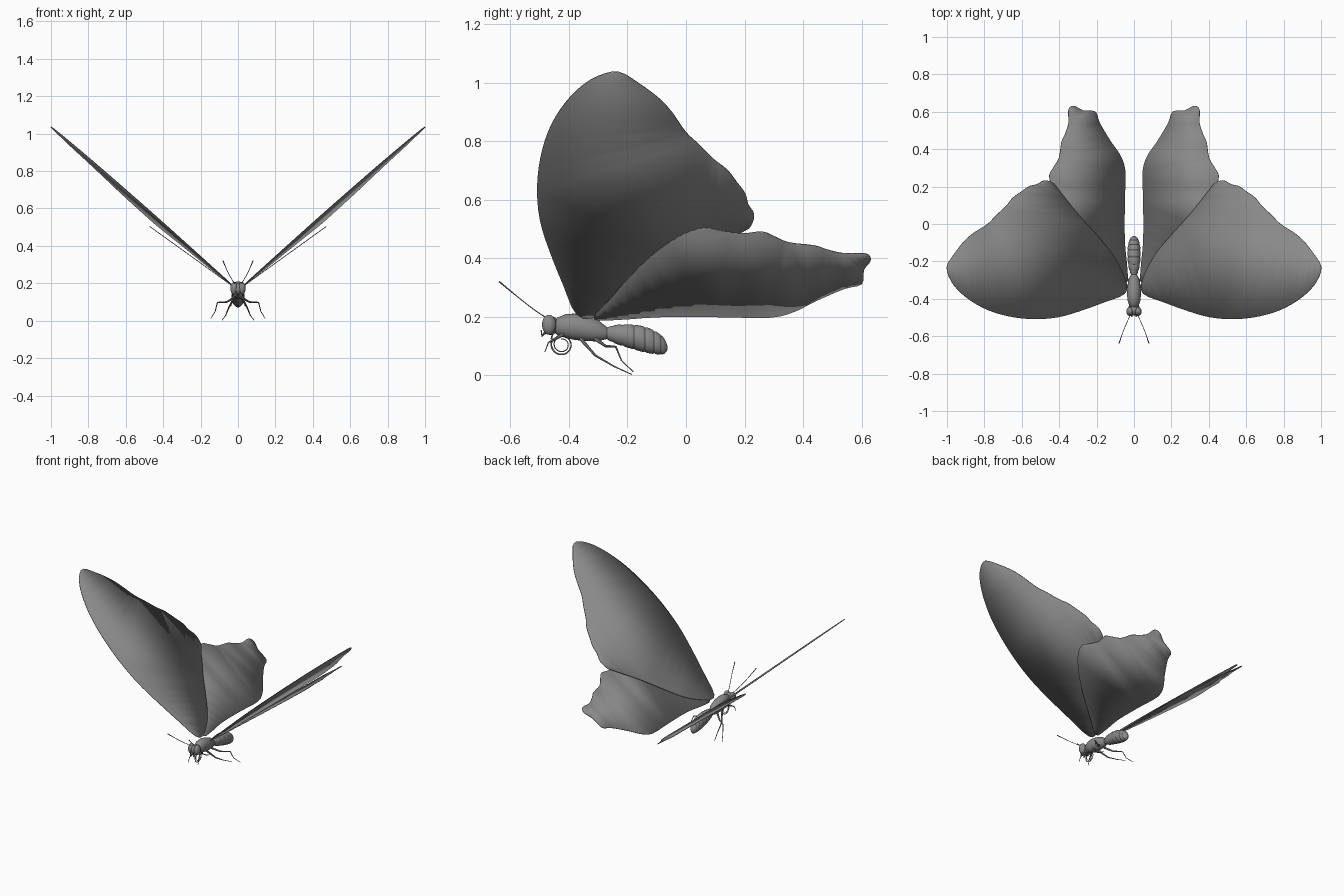
import bpy
import bmesh
from math import sin, cos, pi, radians
from mathutils import Vector

cube = bpy.data.objects.get("Cube")
if cube:
    bpy.data.objects.remove(cube, do_unlink=True)

grey = bpy.data.materials.new("mid grey")
grey.use_nodes = True
grey.diffuse_color = (0.25, 0.25, 0.25, 1)
grey.node_tree.nodes["Principled BSDF"].inputs["Base Color"].default_value = grey.diffuse_color


def finish(obj, angle=40):
    """Give an object its colour and smooth shading."""
    obj.data.materials.clear()
    obj.data.materials.append(grey)
    bpy.ops.object.select_all(action="DESELECT")
    obj.select_set(True)
    bpy.context.view_layer.objects.active = obj
    bpy.ops.object.shade_smooth_by_angle(angle=radians(angle))
    return obj


def mesh_object(name, bm):
    bmesh.ops.recalc_face_normals(bm, faces=bm.faces)
    mesh = bpy.data.meshes.new(name)
    bm.to_mesh(mesh)
    bm.free()
    obj = bpy.data.objects.new(name, mesh)
    bpy.context.collection.objects.link(obj)
    return obj


def loft(name, stations, sides=24):
    """Skin elliptical rings given as (y, z, half width, half height)."""
    bm = bmesh.new()
    rings = []
    for y, z, rx, rz in stations:
        turns = [2 * pi * i / sides for i in range(sides)]
        rings.append([bm.verts.new((rx * cos(t), y, z + rz * sin(t))) for t in turns])
    for a, b in zip(rings, rings[1:]):
        for i in range(sides):
            j = (i + 1) % sides
            bm.faces.new((a[i], a[j], b[j], b[i]))
    bm.faces.new(rings[0])
    bm.faces.new(rings[-1])
    return finish(mesh_object(name, bm))


def ball(name, centre, size):
    bpy.ops.mesh.primitive_uv_sphere_add(segments=24, ring_count=16, location=centre)
    obj = bpy.context.object
    obj.name = name
    obj.scale = size
    return finish(obj)


def tube(name, points, radii):
    """Round tube through points, radius running along the given list."""
    curve = bpy.data.curves.new(name, "CURVE")
    curve.dimensions = "3D"
    curve.bevel_depth = 1
    curve.bevel_resolution = 2
    curve.use_fill_caps = True
    spline = curve.splines.new("POLY")
    spline.points.add(len(points) - 1)
    for i, (p, co) in enumerate(zip(spline.points, points)):
        p.co = (*co, 1)
        f = i / (len(points) - 1) * (len(radii) - 1)
        k = min(int(f), len(radii) - 2)
        p.radius = radii[k] + (radii[k + 1] - radii[k]) * (f - k)
    obj = bpy.data.objects.new(name, curve)
    bpy.context.collection.objects.link(obj)
    bpy.ops.object.select_all(action="DESELECT")
    obj.select_set(True)
    bpy.context.view_layer.objects.active = obj
    bpy.ops.object.convert(target="MESH")
    return finish(bpy.context.object)


def smooth_path(points, closed=False, steps=4):
    """Catmull-Rom curve through the points."""
    pts = [Vector(p) for p in points]
    n = len(pts)
    pick = (lambda i: pts[i % n]) if closed else (lambda i: pts[max(0, min(n - 1, i))])
    out = []
    for i in range(n if closed else n - 1):
        a, b, c, d = (pick(i + k) for k in (-1, 0, 1, 2))
        for s in range(steps):
            t = s / steps
            out.append(b + (c - a) * t / 2 + (a - b * 2.5 + c * 2 - d / 2) * t * t
                       + ((b - c) * 1.5 + (d - a) / 2) * t ** 3)
    return out if closed else out + [pts[-1]]


def wing(name, outline, x_at, side):
    """Thin flat wing from a side outline, leaned outward by x_at."""
    bm = bmesh.new()
    bm.faces.new([bm.verts.new((side * x_at(y, z), y, z))
                  for y, z in smooth_path(outline, closed=True, steps=3)])
    bmesh.ops.triangulate(bm, faces=bm.faces)
    obj = mesh_object(name, bm)
    solid = obj.modifiers.new("thickness", "SOLIDIFY")
    solid.thickness = 0.004
    solid.offset = 0
    return finish(obj, 30)


# Wing outlines as (y, z)
fore_outline = [
    (-.373, .208), (-.42, .31), (-.468, .43), (-.499, .53), (-.509, .634), (-.499, .736),
    (-.472, .83), (-.431, .906), (-.373, .974), (-.305, 1.02), (-.23, 1.036), (-.158, .995),
    (-.09, .944), (-.046, .896), (0, .83), (.046, .787), (.097, .736), (.141, .702),
    (.175, .658), (.203, .62), (.213, .583), (.233, .549), (.22, .508), (.187, .487),
    (.053, .402), (-.07, .313), (-.17, .248), (-.3, .2)]
hind_outline = [
    (-.315, .194), (-.26, .259), (-.21, .317), (-.141, .388), (-.073, .443), (-.005, .484),
    (.063, .504), (.121, .494), (.193, .484), (.26, .49), (.302, .474), (.353, .453),
    (.438, .443), (.482, .429), (.54, .416), (.612, .416), (.632, .395), (.608, .361),
    (.601, .313), (.54, .296), (.438, .252), (.37, .218), (.285, .198), (.114, .2),
    (-.09, .2), (-.227, .191)]

# Body
loft("thorax", [(-.452, .166, .01, .015), (-.44, .167, .024, .03), (-.41, .168, .034, .041),
                (-.38, .166, .037, .045), (-.34, .16, .036, .043), (-.3, .152, .03, .036),
                (-.275, .146, .019, .023), (-.262, .142, .012, .016)])
ball("head", (0, -.462, .17), (.024, .028, .032))

# Abdomen with pinched segment joints
profile = smooth_path([(-.275, .144, .014, .018), (-.24, .14, .027, .032), (-.19, .133, .034, .041),
                       (-.14, .122, .035, .044), (-.1, .11, .029, .038), (-.075, .1, .019, .027),
                       (-.063, .094, .004, .006)], steps=8)
rings = []
for i, (y, z, rx, rz) in enumerate(profile):
    pinch = 0.93 if i % 6 == 0 else 1
    rings.append((y, z, rx * pinch, rz * pinch))
loft("abdomen", rings)

# Coiled tongue
coil = [(0, -.455, .145), (0, -.46, .125)]
for i in range(61):
    turn = pi * 0.85 + i / 60 * pi * 3.7
    r = .037 - .018 * i / 60
    coil.append((0, -.424 + r * cos(turn), .105 + r * sin(turn)))
tube("tongue", coil, [.003, .002, .0015])

# Paired parts
legs = {
    "front_leg": [(.015, -.42, .14), (.028, -.455, .12), (.033, -.47, .112), (.037, -.482, .08)],
    "middle_leg": [(.018, -.36, .125), (.05, -.31, .068), (.065, -.245, .03), (.085, -.185, .003)],
    "hind_leg": [(.018, -.31, .125), (.06, -.275, .1), (.11, -.24, .098), (.122, -.22, .05),
                 (.145, -.18, .012)],
}
for label, side in (("left", 1), ("right", -1)):
    wing(f"{label}_forewing", fore_outline, lambda y, z: (z - .141 + .062 * y) / .88, side)
    wing(f"{label}_hindwing", hind_outline, lambda y, z: .05 + (z - .2) / .72, side)
    ball(f"{label}_eye", (side * .021, -.468, .173), (.02, .024, .034))
    for part, path in legs.items():
        tube(f"{label}_{part}", [(side * x, y, z) for x, y, z in path], [.007, .004, .0025, .0015])
    feeler = smooth_path([(.015, -.475, .195), (.035, -.52, .225), (.058, -.575, .268), (.08, -.638, .32)])
    tube(f"{label}_antenna", [(side * x, y, z) for x, y, z in feeler], [.002, .0017, .0017, .003])
    tube(f"{label}_palp", [(side * .01, -.478, .15), (side * .012, -.492, .135), (side * .01, -.495, .155)],
         [.006, .005, .002])
